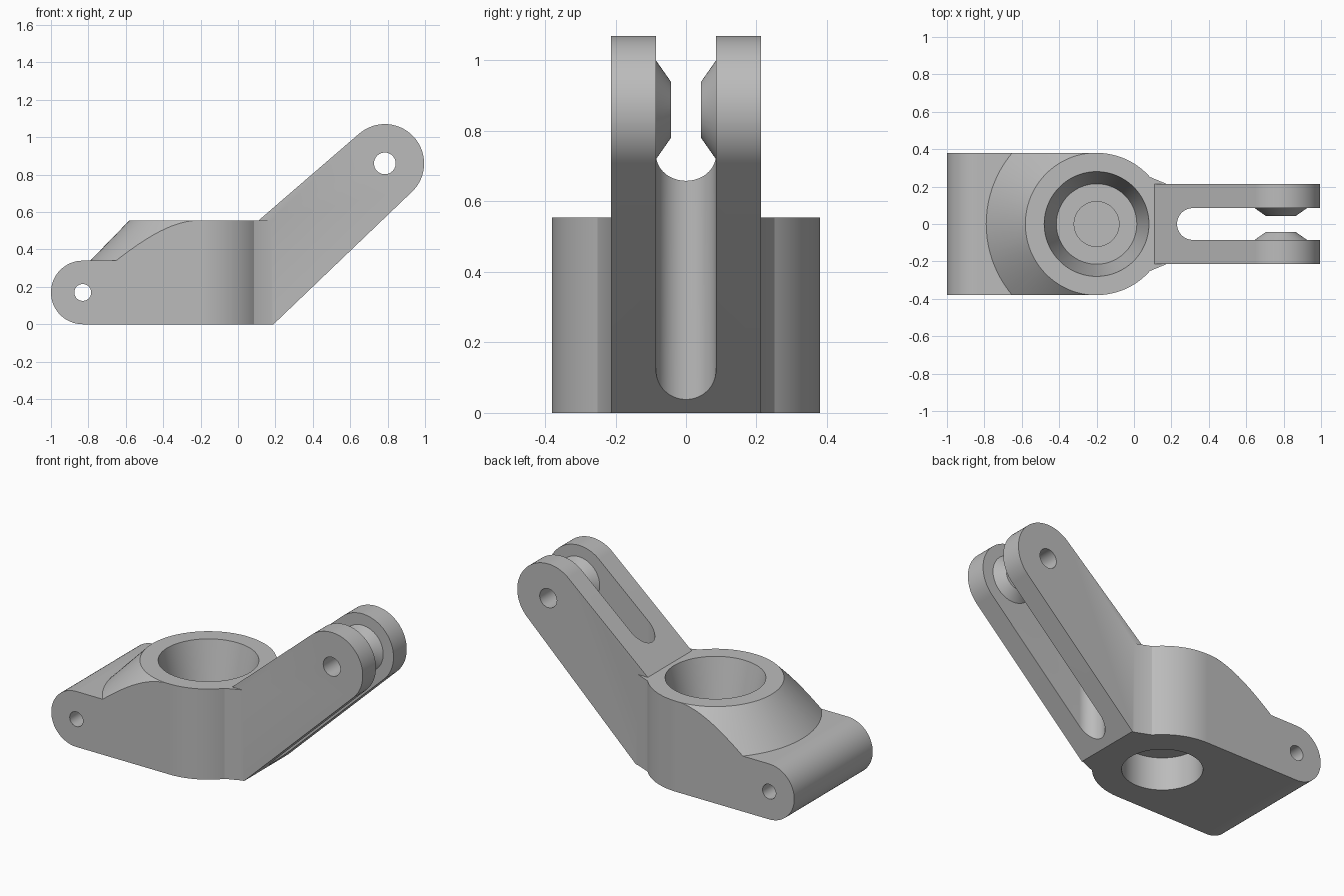
import bpy, math
from mathutils import Matrix, Vector

cube = bpy.data.objects.get("Cube")
if cube:
    bpy.data.objects.remove(cube, do_unlink=True)

metal = bpy.data.materials.new("plain grey metal")
metal.use_nodes = True
grey = (0.5, 0.5, 0.5, 1)
metal.diffuse_color = grey
metal.node_tree.nodes["Principled BSDF"].inputs["Base Color"].default_value = grey


def make(name, verts, faces):
    mesh = bpy.data.meshes.new(name)
    mesh.from_pydata(verts, [], faces)
    mesh.materials.append(metal)
    obj = bpy.data.objects.new(name, mesh)
    bpy.context.collection.objects.link(obj)
    # consistent outward normals
    import bmesh
    bm = bmesh.new()
    bm.from_mesh(mesh)
    bmesh.ops.recalc_face_normals(bm, faces=bm.faces)
    bm.to_mesh(mesh)
    bm.free()
    return obj


def prism(name, outline, low, high, axis="z"):
    """Extrude a 2D outline along z, or an xz outline along y."""
    place = (lambda a, b, h: (a, b, h)) if axis == "z" else (lambda a, b, h: (a, h, b))
    n = len(outline)
    verts = [place(a, b, h) for h in (low, high) for a, b in outline]
    faces = [tuple(range(n)), tuple(range(n, 2 * n))]
    faces += [(i, (i + 1) % n, n + (i + 1) % n, n + i) for i in range(n)]
    return make(name, verts, faces)


def lathe(name, profile, centre, axis="z", n=96):
    """Solid of revolution; profile is (radius, position along axis)."""
    verts, faces = [], []
    for r, h in profile:
        for i in range(n):
            t = math.tau * i / n
            u, v = r * math.cos(t) + centre[0], r * math.sin(t) + centre[1]
            verts.append((u, v, h) if axis == "z" else (u, h, v))
    for k in range(len(profile) - 1):
        a, b = k * n, (k + 1) * n
        faces += [(a + i, a + (i + 1) % n, b + (i + 1) % n, b + i) for i in range(n)]
    last = (len(profile) - 1) * n
    faces += [tuple(range(n)), tuple(range(last, last + n))]
    return make(name, verts, faces)


def arc(cx, cy, r, start, end, n=32):
    angles = [math.radians(start + (end - start) * i / n) for i in range(n + 1)]
    return [(cx + r * math.cos(t), cy + r * math.sin(t)) for t in angles]


def combine(target, other, operation):
    mod = target.modifiers.new(operation.lower(), "BOOLEAN")
    mod.operation, mod.solver, mod.object = operation, "EXACT", other
    bpy.context.view_layer.objects.active = target
    bpy.ops.object.modifier_apply(modifier=mod.name)
    bpy.data.objects.remove(other, do_unlink=True)


TOP, STEP, HALF = 0.555, 0.34, 0.38
CUP = (-0.2, 0)
FOOT = (-0.83, 0.17)
FORK = (0.785, 0.86)

# Base: plan outline with a round front and a short neck, trimmed by its side outline
plan = [(-1.1, -HALF)] + arc(*CUP, HALF, -90, -41.5)
plan += [(0.18, -0.212), (0.18, 0.212)] + arc(*CUP, HALF, 41.5, 90) + [(-1.1, HALF)]
body = prism("bracket_body", plan, -0.1, 1)
side = arc(*FOOT, 0.17, 270, 90) + [(-0.83, TOP), (0.5, TOP), (0.5, 0)]
combine(body, prism("side_outline", side, -1, 1, "y"), "INTERSECT")

# Conical shoulder sloping down to the foot
waste = prism("shoulder_waste", [(-1.2, -1), (-0.21, -1), (-0.21, 1), (-1.2, 1)], STEP, 1)
combine(waste, lathe("shoulder_cone", [(0.629, 0.3), (0.381, TOP), (0.24, 0.7)], CUP), "DIFFERENCE")
combine(body, waste, "DIFFERENCE")

# Fork arm: two tangent sides running up to a round end
arm_outline = [(0.11, 0), (0.19, 0)] + arc(*FORK, 0.21, -46, 131, 48) + [(0.11, TOP)]
arm = prism("fork_arm", arm_outline, -0.213, 0.213, "y")
slot = arc(0.315, 0, 0.085, 90, 270) + [(1.2, -0.085), (1.2, 0.085)]
combine(arm, prism("fork_slot", slot, -0.5, 1.5), "DIFFERENCE")

# Conical bosses inside the fork
for s in (-1, 1):
    boss = lathe("fork_boss", [(0.14, s * 0.1), (0.14, s * 0.085), (0.08, s * 0.043)], FORK, "y", 64)
    combine(arm, boss, "UNION")
combine(body, arm, "UNION")

# Tapered cup with a shallow centre dimple, and the pocket underneath
cup = [(0.12, 0.26), (0.12, 0.28), (0.215, 0.28), (0.28, TOP), (0.285, 0.576)]
combine(body, lathe("cup_cutter", cup, CUP), "DIFFERENCE")
combine(body, lathe("pocket_cutter", [(0.22, -0.1), (0.22, 0.2)], CUP), "DIFFERENCE")

# Cross holes for the pins
for centre, r in ((FOOT, 0.045), (FORK, 0.058)):
    combine(body, lathe("pin_hole", [(r, -1), (r, 1)], centre, "y", 48), "DIFFERENCE")

# Smooth curved faces, keep edges crisp
bpy.ops.object.select_all(action="DESELECT")
body.select_set(True)
bpy.context.view_layer.objects.active = body
bpy.ops.object.shade_smooth_by_angle(angle=math.radians(25))
